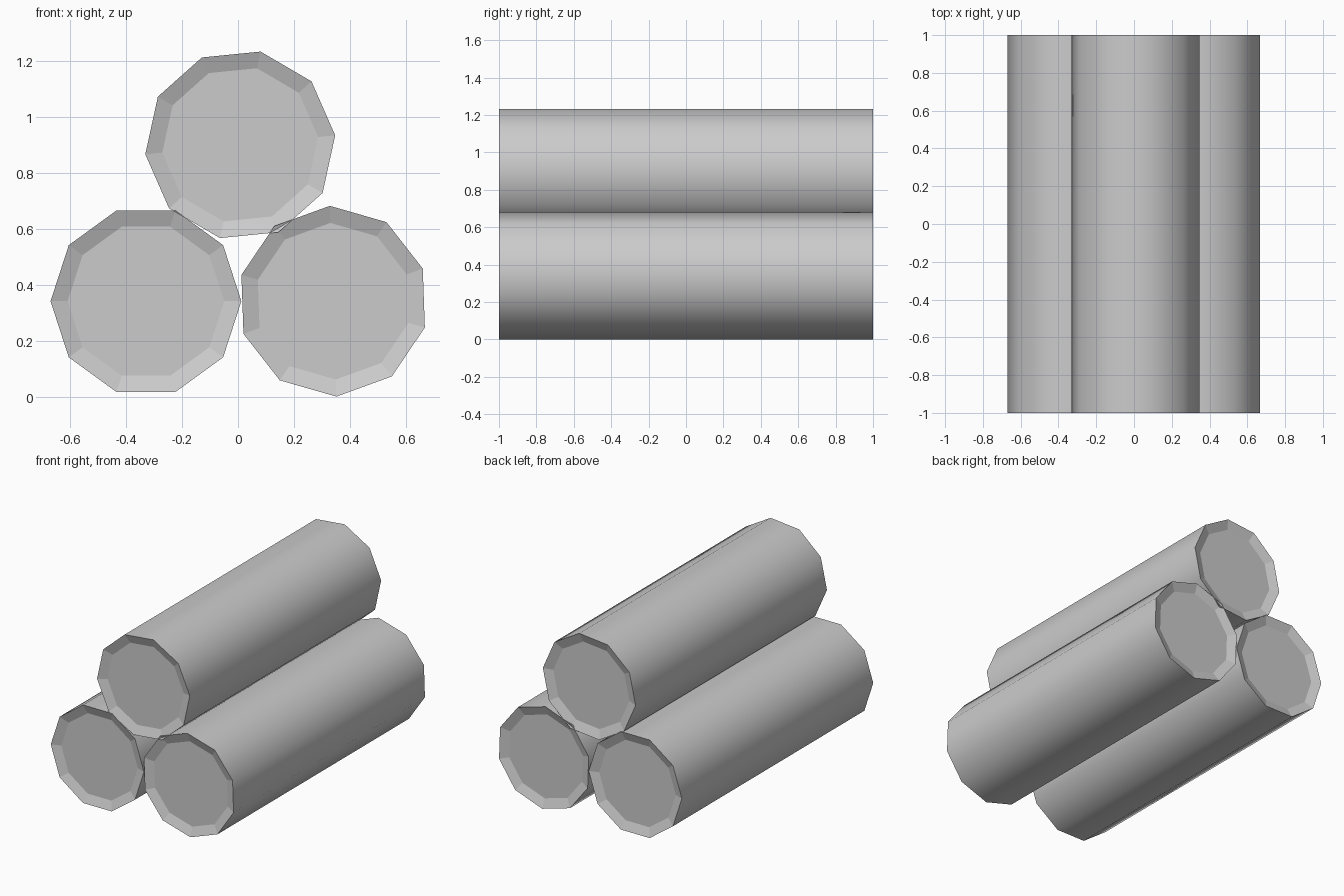
import bpy, bmesh
from math import sin, cos, radians

if "Cube" in bpy.data.objects:
    bpy.data.objects.remove(bpy.data.objects["Cube"])

SIDES, RADIUS, INNER, HALF, DEPTH = 10, 0.341, 0.28, 1.0, 0.023


def make_log(name, x, z, turn):
    """Ten-sided log along y, with both ends sunk in behind a sloping rim."""
    bm = bmesh.new()
    # Cross-section rings from front cap to back cap
    rings = []
    for r, y in ((INNER, -HALF + DEPTH), (RADIUS, -HALF), (RADIUS, HALF), (INNER, HALF - DEPTH)):
        angles = [radians(turn + 360 * i / SIDES) for i in range(SIDES)]
        rings.append([bm.verts.new((r * cos(a), y, r * sin(a))) for a in angles])
    # Rims and bark; only the bark is smooth
    for k in range(3):
        for i in range(SIDES):
            j = (i + 1) % SIDES
            f = bm.faces.new((rings[k][i], rings[k][j], rings[k + 1][j], rings[k + 1][i]))
            f.smooth = k == 1
    # Sunken end caps
    bm.faces.new(rings[0])
    bm.faces.new(rings[3])
    bmesh.ops.recalc_face_normals(bm, faces=bm.faces[:])
    # Keep the rim edges crisp
    for e in bm.edges:
        e.smooth = all(f.smooth for f in e.link_faces)
    mesh = bpy.data.meshes.new(name)
    bm.to_mesh(mesh)
    bm.free()
    obj = bpy.data.objects.new(name, mesh)
    obj.location = (x, 0, z)
    bpy.context.collection.objects.link(obj)


# Stack: two logs below, one on top
make_log("left_log", -0.329, 0.341, 0)
make_log("right_log", 0.34, 0.341, 92)
make_log("top_log", 0.008, 0.9, 77.7)
